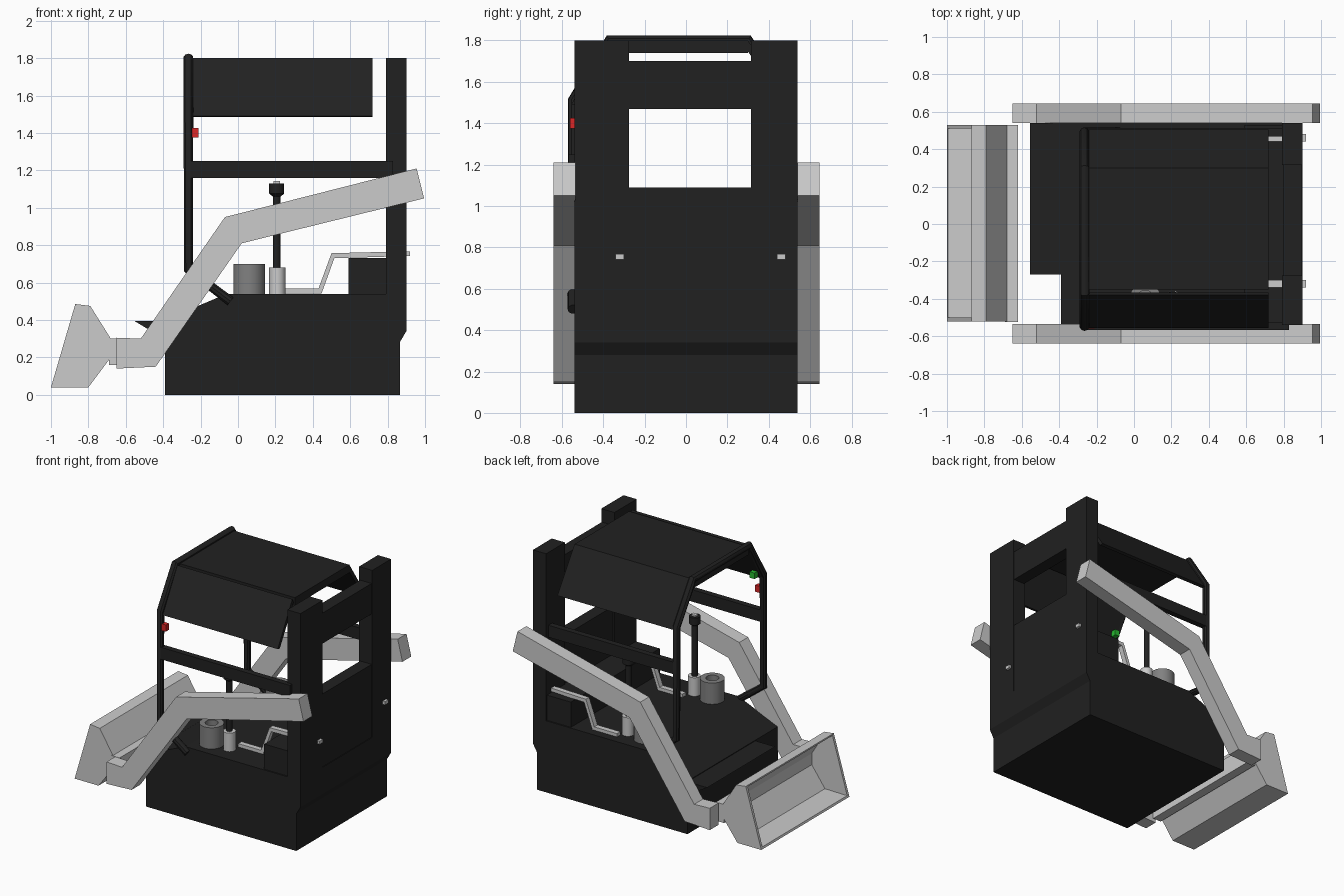
import bpy, bmesh
from mathutils import Vector

if "Cube" in bpy.data.objects:
    bpy.data.objects.remove(bpy.data.objects["Cube"])


def material(name, rgb):
    m = bpy.data.materials.new(name)
    m.diffuse_color = (*rgb, 1)
    m.use_nodes = True
    m.node_tree.nodes["Principled BSDF"].inputs["Base Color"].default_value = m.diffuse_color
    return m


BLACK = material("black_paint", (0.015, 0.015, 0.015))
DARK = material("dark_grey", (0.22, 0.22, 0.22))
RED = material("red_button", (0.7, 0.02, 0.02))
GREEN = material("green_button", (0.02, 0.5, 0.03))


def finish(name, bm, mat=None):
    bmesh.ops.recalc_face_normals(bm, faces=bm.faces)
    me = bpy.data.meshes.new(name)
    bm.to_mesh(me)
    bm.free()
    ob = bpy.data.objects.new(name, me)
    bpy.context.collection.objects.link(ob)
    if mat:
        me.materials.append(mat)
    return ob


def prism(name, pts, a, b, mat=None, axis="y"):
    """Extrude a profile: (x, z) points along y, or (y, z) points along x."""
    bm = bmesh.new()
    place = (lambda p, t: (p[0], t, p[1])) if axis == "y" else (lambda p, t: (t, p[0], p[1]))
    face = bm.faces.new([bm.verts.new(place(p, a)) for p in pts])
    ext = bmesh.ops.extrude_face_region(bm, geom=[face])
    move = Vector((0, b - a, 0) if axis == "y" else (b - a, 0, 0))
    bmesh.ops.translate(bm, vec=move, verts=[v for v in ext["geom"] if isinstance(v, bmesh.types.BMVert)])
    return finish(name, bm, mat)


def box(name, x, y, z, mat=None):
    return prism(name, [(x[0], z[0]), (x[1], z[0]), (x[1], z[1]), (x[0], z[1])], y[0], y[1], mat)


def lathe(name, x, y, profile, mat=None):
    """Spin an (r, z) profile around a vertical axis."""
    bm = bmesh.new()
    vs = [bm.verts.new((r, 0, z)) for r, z in profile]
    es = [bm.edges.new(e) for e in zip(vs, vs[1:])]
    bmesh.ops.spin(bm, geom=vs + es, cent=(0, 0, 0), axis=(0, 0, 1), angle=6.2831853, steps=24)
    bmesh.ops.remove_doubles(bm, verts=bm.verts, dist=0.0005)
    ob = finish(name, bm, mat)
    ob.location = (x, y, 0)
    smooth(ob)
    return ob


def smooth(ob):
    bpy.ops.object.select_all(action="DESELECT")
    ob.select_set(True)
    bpy.context.view_layer.objects.active = ob
    bpy.ops.object.shade_smooth_by_angle(angle=0.6)


def tube(name, pts, radius, mat):
    cu = bpy.data.curves.new(name, "CURVE")
    cu.dimensions = "3D"
    cu.bevel_depth, cu.bevel_resolution, cu.use_fill_caps = radius, 3, True
    sp = cu.splines.new("POLY")
    sp.points.add(len(pts) - 1)
    for p, co in zip(sp.points, pts):
        p.co = (*co, 1)
    ob = bpy.data.objects.new(name, cu)
    bpy.context.collection.objects.link(ob)
    cu.materials.append(mat)
    bpy.ops.object.select_all(action="DESELECT")
    ob.select_set(True)
    bpy.context.view_layer.objects.active = ob
    bpy.ops.object.convert(target="MESH")
    smooth(bpy.context.object)


# Body, foot plate and rear seat box
prism("body", [(-0.39, 0), (0.865, 0), (0.865, 0.28), (0.9, 0.34), (0.9, 0.54),
               (-0.06, 0.54), (-0.39, 0.40)], -0.54, 0.54, BLACK)
prism("foot_plate", [(-0.555, 0.395), (-0.38, 0.29), (-0.38, 0.395)], -0.27, 0.54, BLACK)
box("rear_box", (0.59, 0.80), (-0.53, 0.53), (0.53, 0.73), BLACK)

# Rear columns with the panels that frame the window
for side, y in (("right", (-0.54, -0.275)), ("left", (0.315, 0.54))):
    box("rear_column_" + side, (0.79, 0.90), y, (0.5, 1.80), BLACK)
box("rear_lower_panel", (0.80, 0.895), (-0.28, 0.32), (0.5, 1.09), BLACK)
box("rear_upper_panel", (0.80, 0.895), (-0.28, 0.32), (1.47, 1.70), BLACK)

# Cab frame: one bent tube, and a rail on each side
R, L = -0.545, 0.49
tube("cab_frame", [(-0.04, R, 0.50), (-0.265, R, 0.67), (-0.265, R, 1.51), (-0.265, -0.37, 1.80),
                   (-0.265, 0.30, 1.80), (-0.265, L, 1.51), (-0.265, L, 0.67), (-0.04, L, 0.50)], 0.027, BLACK)
for side, y in (("right", R), ("left", L)):
    box("side_rail_" + side, (-0.26, 0.83), (y - 0.022, y + 0.022), (1.16, 1.25), BLACK)

# Canopy: flat roof and two sloping flaps
box("roof", (-0.28, 0.72), (-0.35, 0.30), (1.74, 1.80), BLACK)
prism("roof_flap_right", [(-0.38, 1.80), (-0.555, 1.49), (-0.53, 1.485), (-0.365, 1.77)],
      -0.28, 0.72, BLACK, "x")
prism("roof_flap_left", [(0.30, 1.80), (0.505, 1.49), (0.48, 1.485), (0.29, 1.76)],
      -0.28, 0.72, BLACK, "x")

# Buttons on the right-hand post
box("red_button", (-0.25, -0.21), (-0.56, -0.525), (1.375, 1.425), RED)
box("green_button", (-0.25, -0.21), (-0.50, -0.46), (1.505, 1.55), GREEN)

# Controls and bent rods on both sides
for side, y, rod_y in (("right", -0.40, -0.32), ("left", 0.39, 0.46)):
    lathe("cup_" + side, 0.06, y, [(0, 0.53), (0.085, 0.53), (0.085, 0.70), (0.045, 0.70),
                                   (0.045, 0.58), (0, 0.58)], DARK)
    lathe("lever_base_" + side, 0.21, y, [(0, 0.53), (0.043, 0.53), (0.043, 0.68), (0, 0.68)])
    lathe("lever_" + side, 0.207, y, [(0, 0.67), (0.021, 0.67), (0.021, 1.06), (0.04, 1.075),
                                      (0.04, 1.13), (0, 1.13)], BLACK)
    box("lever_tip_" + side, (0.19, 0.225), (y - 0.015, y + 0.015), (1.12, 1.142))
    prism("control_rod_" + side, [(0.24, 0.542), (0.447, 0.542), (0.515, 0.73), (0.92, 0.742),
                                  (0.92, 0.767), (0.50, 0.757), (0.43, 0.567), (0.24, 0.567)],
          rod_y - 0.02, rod_y + 0.02)

# Lift arms
for side, y in (("right", (-0.64, -0.535)), ("left", (0.54, 0.645))):
    prism("lift_arm_" + side, [(-0.65, 0.14), (-0.44, 0.15), (0.02, 0.81), (0.995, 1.05),
                               (0.955, 1.21), (-0.07, 0.95), (-0.52, 0.30), (-0.65, 0.305)], *y)

# Bucket: bent shell, end plates and mounting bar
prism("bucket_shell", [(-1.0, 0.04), (-0.80, 0.04), (-0.68, 0.20), (-0.68, 0.30), (-0.79, 0.475),
                       (-0.87, 0.485), (-0.866, 0.47), (-0.80, 0.46), (-0.70, 0.295),
                       (-0.70, 0.21), (-0.81, 0.058), (-0.995, 0.055)], -0.52, 0.53)
for side, y in (("right", (-0.52, -0.50)), ("left", (0.51, 0.53))):
    prism("bucket_end_" + side, [(-1.0, 0.04), (-0.80, 0.04), (-0.68, 0.20), (-0.68, 0.30),
                                 (-0.79, 0.475), (-0.87, 0.485)], *y)
box("bucket_bar", (-0.69, -0.62), (-0.525, 0.53), (0.16, 0.30))
